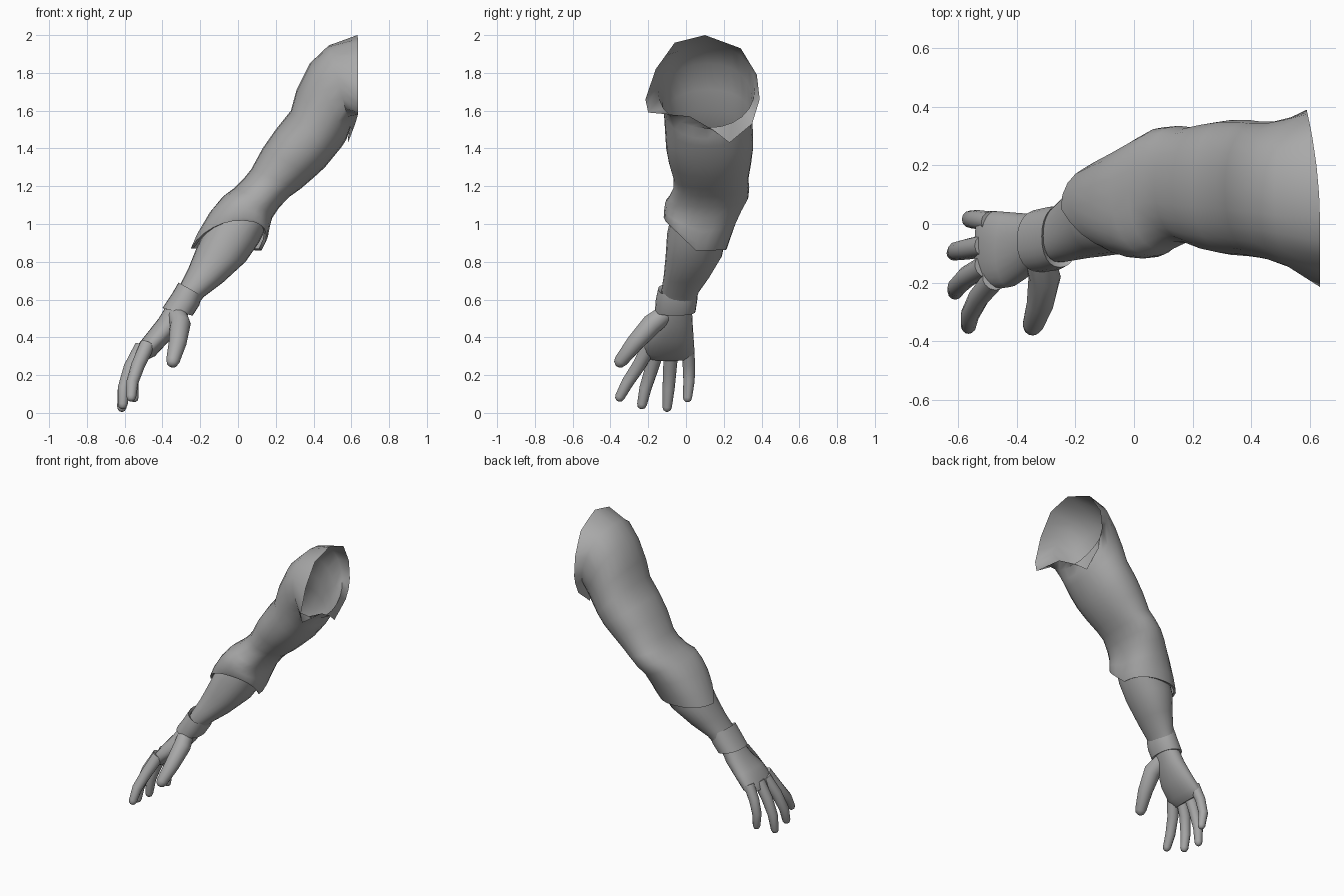
import bpy, bmesh, math
from mathutils import Vector

SIDES = 24
grey = bpy.data.materials.new("plain_grey")
grey.diffuse_color = (0.4, 0.4, 0.4, 1)


def loft(name, rings, cap_start=False, cap_end=False):
    """Skin a list of equal-length point rings."""
    bm = bmesh.new()
    rows = [[bm.verts.new(p) for p in r] for r in rings]
    n = len(rows[0])
    for a, b in zip(rows, rows[1:]):
        for i in range(n):
            j = (i + 1) % n
            bm.faces.new((a[i], a[j], b[j], b[i]))
    if cap_start:
        bm.faces.new(rows[0][::-1])
    if cap_end:
        bm.faces.new(rows[-1])
    bmesh.ops.recalc_face_normals(bm, faces=bm.faces)
    me = bpy.data.meshes.new(name)
    bm.to_mesh(me)
    bm.free()
    ob = bpy.data.objects.new(name, me)
    bpy.context.collection.objects.link(ob)
    me.materials.append(grey)
    bpy.context.view_layer.objects.active = ob
    ob.select_set(True)
    bpy.ops.object.shade_smooth_by_angle(angle=math.radians(50))
    ob.select_set(False)
    return ob


def section(ux, uz, lx, lz, y0, y1, pull=0.0):
    """Oval through an outer point, an under point and a y range.
    pull slides the front half back up the limb."""
    pts = []
    for i in range(SIDES):
        a = 2 * math.pi * i / SIDES
        c, s = math.cos(a), math.sin(a)
        c, s = (math.copysign(abs(v) ** 0.9, v) for v in (c, s))
        k = pull * max(0, -s)
        pts.append(Vector(((ux + lx) / 2 + c * (ux - lx) / 2 + 0.5 * k,
                           (y0 + y1) / 2 + s * (y1 - y0) / 2,
                           (uz + lz) / 2 + c * (uz - lz) / 2 + 0.85 * k)))
    return pts


def tube(name, path, radii, sides=12):
    """Rounded finger along a path."""
    path = [Vector(p) for p in path]
    d = (path[-1] - path[-2]).normalized()
    r = radii[-1]
    path += [path[-1] + d * r * 0.65, path[-1] + d * r * 0.95]
    radii = list(radii) + [r * 0.75, r * 0.3]
    rings = []
    for i, p in enumerate(path):
        t = (path[min(i + 1, len(path) - 1)] - path[max(i - 1, 0)]).normalized()
        u = t.cross(Vector((0, 1, 0))).normalized()
        v = t.cross(u)
        rings.append([p + radii[i] * (u * math.cos(q) + v * math.sin(q))
                      for q in (2 * math.pi * k / sides for k in range(sides))])
    loft(name, rings, True, True)


# shoulder opening outline (y, z), widened to the ring resolution
outline = [(.10, 2.0), (.29, 1.93), (.375, 1.79), (.39, 1.66), (.35, 1.53), (.23, 1.43),
           (.14, 1.5), (.02, 1.57), (-.20, 1.59), (-.215, 1.66), (-.16, 1.82), (-.06, 1.96)]
opening = []
for i, (y, z) in enumerate(outline):
    y2, z2 = outline[(i + 1) % 12]
    for yy, zz in ((y, z), ((y + y2) / 2, (z + z2) / 2)):
        opening.append(Vector((.635 - .3 * max(0, yy) ** 2 - .25 * max(0, 1.58 - zz), yy, zz)))

# sleeve: shoulder cap, upper arm, elbow and flared cuff
sleeve = [section(*r) for r in (
    (.48, 1.945, .595, 1.51, -.15, .365),
    (.38, 1.85, .575, 1.45, -.125, .35),
    (.31, 1.71, .55, 1.41, -.115, .35),
    (.28, 1.60, .505, 1.355, -.11, .355),
    (.20, 1.50, .46, 1.30, -.105, .355),
    (.13, 1.40, .40, 1.245, -.09, .345),
    (.07, 1.29, .33, 1.185, -.065, .33),
    (.03, 1.24, .275, 1.146, -.065, .335),
    (-.02, 1.19, .22, 1.09, -.09, .33),
    (-.08, 1.145, .18, 1.03, -.11, .30, .03),
    (-.15, 1.06, .16, .96, -.115, .265, .08),
    (-.215, .95, .145, .90, -.118, .235, .13),
    (-.25, .87, .125, .86, -.11, .215, .18),
    (-.235, .87, .11, .87, -.095, .20, .18))]
loft("sleeve", [opening] + sleeve)

# forearm inside the cuff
loft("forearm", [section(*r) for r in (
    (-.07, 1.10, .15, .98, -.08, .26),
    (-.16, 1.0, .11, .90, -.10, .215),
    (-.225, .86, .04, .80, -.108, .19),
    (-.265, .76, -.08, .69, -.118, .125),
    (-.305, .68, -.18, .615, -.13, .07),
    (-.35, .58, -.24, .545, -.13, .04))], True, True)

# wrist band with turned-in edges
loft("wrist_band", [section(*r) for r in (
    (-.31, .67, -.20, .61, -.13, .05),
    (-.315, .69, -.19, .62, -.148, .062),
    (-.35, .63, -.205, .57, -.16, .06),
    (-.40, .555, -.24, .515, -.165, .05),
    (-.385, .55, -.255, .525, -.145, .035))])

# palm
loft("palm", [section(*r) for r in (
    (-.36, .60, -.25, .55, -.12, .03),
    (-.42, .50, -.30, .455, -.17, .035),
    (-.475, .43, -.37, .375, -.215, .04),
    (-.535, .355, -.44, .30, -.225, .045),
    (-.545, .31, -.495, .275, -.205, .035))], True, True)

# fingers and thumb
tube("little_finger", [(-.49, .008, .35), (-.535, .015, .26), (-.558, .016, .17), (-.55, .008, .08)],
     (.035, .033, .03, .024))
tube("ring_finger", [(-.51, -.075, .35), (-.565, -.085, .24), (-.605, -.092, .13), (-.615, -.1, .03)],
     (.038, .036, .032, .025))
tube("middle_finger", [(-.51, -.145, .35), (-.57, -.18, .24), (-.605, -.215, .13), (-.61, -.233, .045)],
     (.038, .036, .032, .026))
tube("index_finger", [(-.48, -.19, .36), (-.53, -.25, .25), (-.56, -.31, .16), (-.565, -.35, .085)],
     (.04, .036, .032, .026))
tube("thumb", [(-.325, -.10, .53), (-.305, -.18, .47), (-.32, -.27, .37), (-.345, -.345, .275)],
     (.05, .055, .047, .036))
